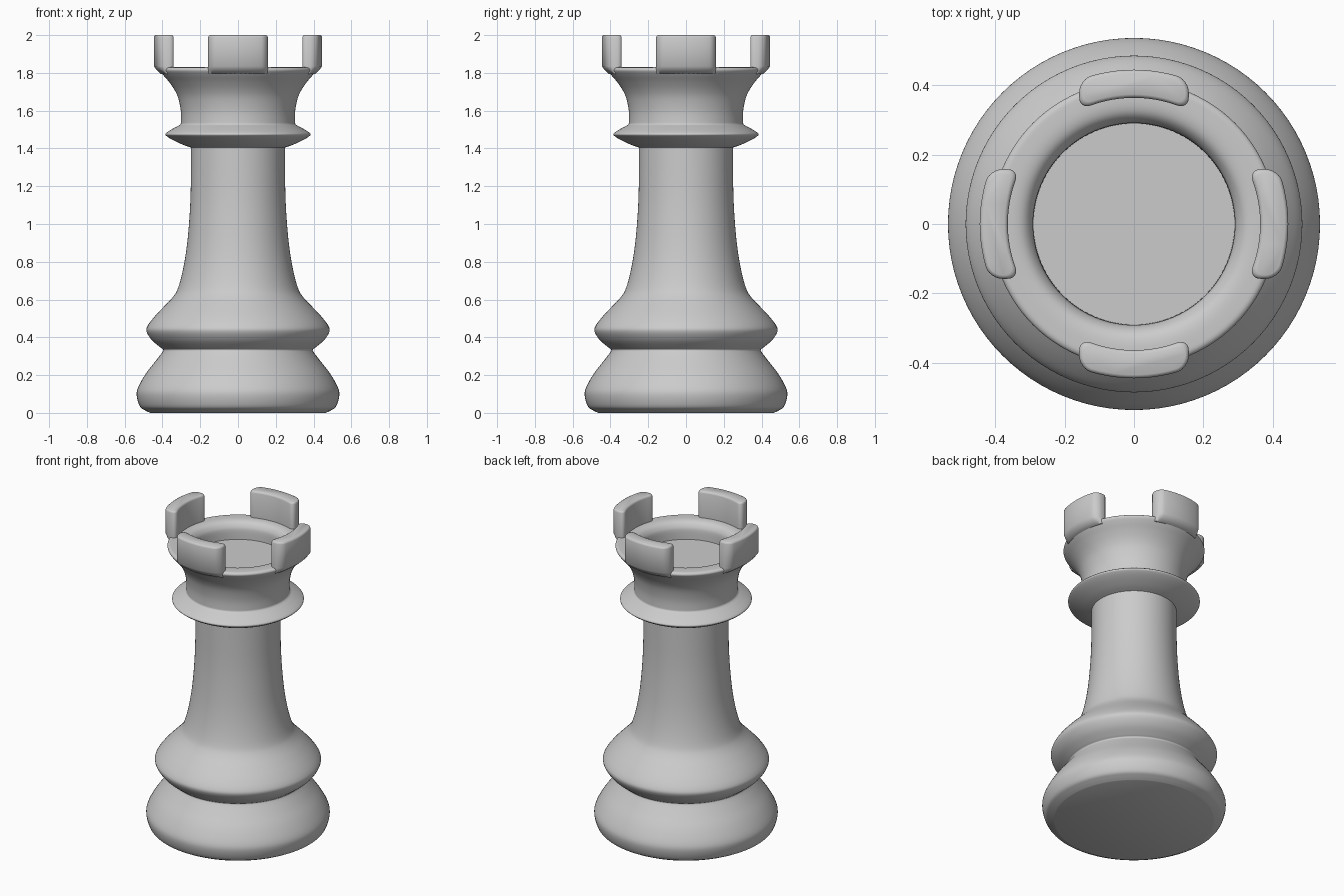
import bpy, bmesh, math

if "Cube" in bpy.data.objects:
    bpy.data.objects.remove(bpy.data.objects["Cube"])

SEGS = 96


def finish(bm, name, angle):
    bmesh.ops.recalc_face_normals(bm, faces=bm.faces[:])
    mesh = bpy.data.meshes.new(name)
    bm.to_mesh(mesh)
    bm.free()
    ob = bpy.data.objects.new(name, mesh)
    bpy.context.collection.objects.link(ob)
    bpy.ops.object.select_all(action='DESELECT')
    ob.select_set(True)
    bpy.context.view_layer.objects.active = ob
    bpy.ops.object.shade_smooth_by_angle(angle=math.radians(angle))
    return ob


def smooth_path(pts, steps=4):
    # Catmull-Rom curve through the profile points
    p = [pts[0]] + pts + [pts[-1]]
    out = []
    for a, b, c, d in zip(p, p[1:], p[2:], p[3:]):
        for i in range(steps):
            t = i / steps
            out.append(tuple(
                0.5 * (2 * b[k] + (c[k] - a[k]) * t
                       + (2 * a[k] - 5 * b[k] + 4 * c[k] - d[k]) * t ** 2
                       + (3 * b[k] - a[k] - 3 * c[k] + d[k]) * t ** 3) for k in (0, 1)))
    return out + [pts[-1]]


def bridge(bm, rings):
    for lo, hi in zip(rings, rings[1:]):
        n = len(lo)
        for i in range(n):
            j = (i + 1) % n
            bm.faces.new((lo[i], lo[j], hi[j], hi[i]))
    bm.faces.new(rings[0][::-1])
    bm.faces.new(rings[-1])


# Turned body: foot, lower bulge and shaft, then collar, flared head and well
lower = [(.465, 0), (.495, .015), (.52, .035), (.536, .09), (.529, .135), (.49, .205),
         (.44, .27), (.402, .32), (.396, .335), (.41, .346), (.455, .384), (.484, .43),
         (.478, .462), (.442, .51), (.395, .56), (.346, .612), (.318, .66), (.291, .76),
         (.27, .89), (.256, 1.05), (.25, 1.2), (.249, 1.405)]
upper = [(.249, 1.405), (.29, 1.419), (.34, 1.442), (.375, 1.463), (.385, 1.476),
         (.368, 1.491), (.33, 1.513), (.306, 1.527), (.302, 1.545), (.303, 1.60),
         (.316, 1.665), (.336, 1.71), (.365, 1.752), (.393, 1.785), (.41, 1.808),
         (.411, 1.82), (.402, 1.828), (.385, 1.83), (.345, 1.829), (.318, 1.82),
         (.30, 1.80), (.292, 1.775), (.29, 1.72)]
bm = bmesh.new()
rings = []
for r, z in smooth_path(lower) + smooth_path(upper)[1:]:
    rings.append([bm.verts.new((r * math.cos(a), r * math.sin(a), z))
                  for a in (2 * math.pi * i / SEGS for i in range(SEGS))])
bridge(bm, rings)
finish(bm, "tower_body", 50)


# Battlements: curved blocks with rounded ends
def outline(inset, hw=.158, hr=.0405, rad=.034):
    hw, hr, rad = hw - inset, hr - inset, rad - inset * .5
    rad = min(rad, hr)
    pts = []
    for q, (sx, sy) in enumerate([(1, 1), (-1, 1), (-1, -1), (1, -1)]):
        for i in range(7):
            a = math.pi / 2 * (q + i / 6)
            pts.append((sx * (hw - rad) + rad * math.cos(a),
                        sy * (hr - rad) + rad * math.sin(a)))
        # extra points along the two long sides so they follow the arc
        if sx * sy > 0:
            x0 = sx * (hw - rad)
            pts += [(x0 * (1 - k / 6), sy * hr) for k in range(1, 12)]
    return pts


def battlement(index):
    bm = bmesh.new()
    rot = index * math.pi / 2
    c, s = math.cos(rot), math.sin(rot)
    rings = []
    for inset, z, pull in [(.004, 1.795, .035), (0, 1.815, .014), (0, 1.835, 0),
                           (0, 1.988, 0), (.003, 1.996, 0), (.01, 2.0, 0)]:
        ring = []
        for u, v in outline(inset):
            r = .4045 + v
            if v > 0:
                r -= pull * v / .0405
            y = math.sqrt(r * r - u * u)
            ring.append(bm.verts.new((u * c - y * s, u * s + y * c, z)))
        rings.append(ring)
    bridge(bm, rings)
    finish(bm, f"battlement_{index + 1}", 50)


for i in range(4):
    battlement(i)
